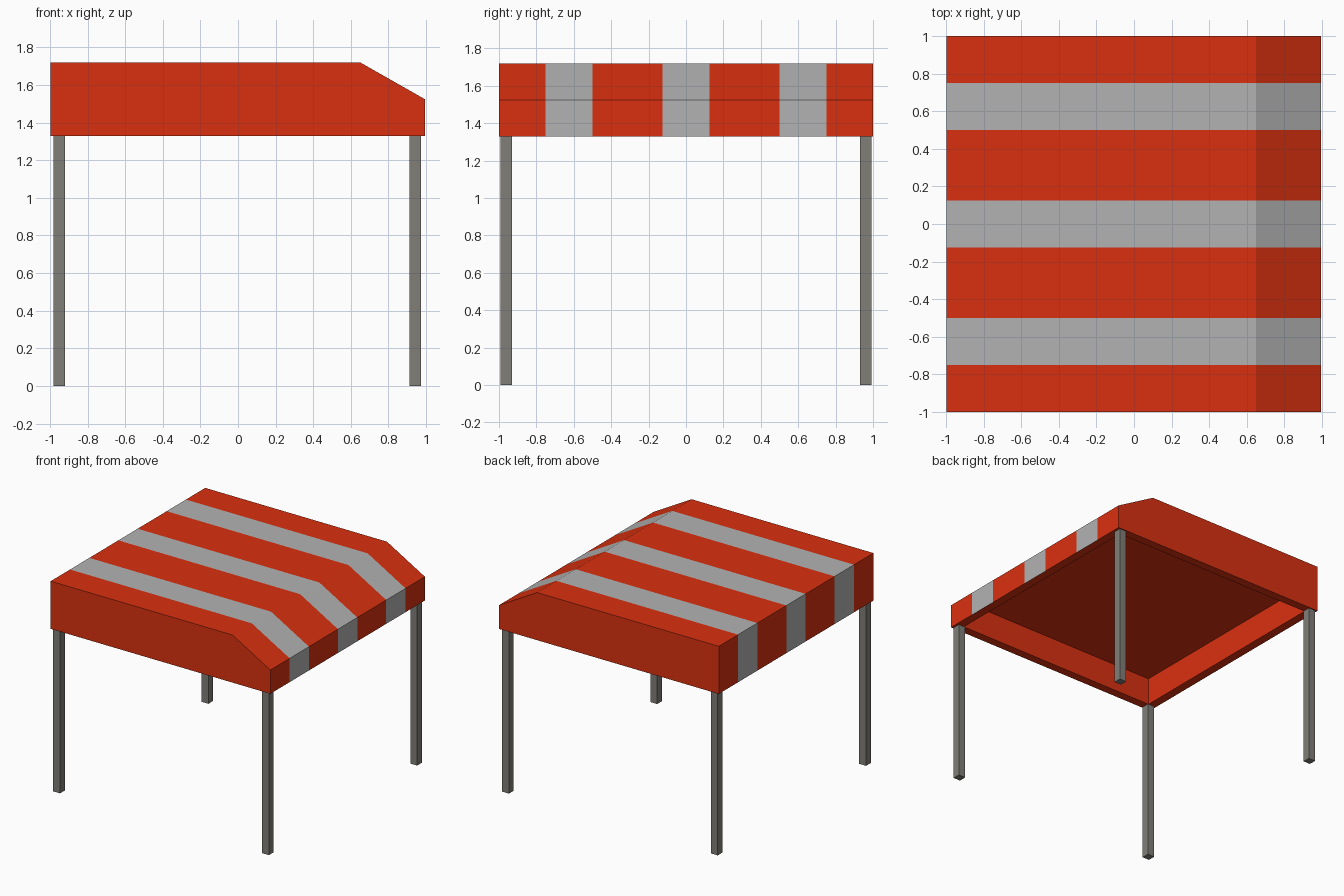
import bpy, bmesh

if "Cube" in bpy.data.objects:
    bpy.data.objects.remove(bpy.data.objects["Cube"])


def material(name, rgb):
    m = bpy.data.materials.new(name)
    m.diffuse_color = (*rgb, 1)
    m.use_nodes = True
    m.node_tree.nodes["Principled BSDF"].inputs["Base Color"].default_value = m.diffuse_color
    return m


def add_object(name, bm, mats=()):
    bmesh.ops.recalc_face_normals(bm, faces=bm.faces)
    mesh = bpy.data.meshes.new(name)
    bm.to_mesh(mesh)
    bm.free()
    for m in mats:
        mesh.materials.append(m)
    ob = bpy.data.objects.new(name, mesh)
    bpy.context.collection.objects.link(ob)
    return ob


def box(name, lo, hi, mats=()):
    bm = bmesh.new()
    bmesh.ops.create_cube(bm, size=1)
    for v in bm.verts:
        v.co = [(a + b) / 2 + c * (b - a) for a, b, c in zip(lo, hi, v.co)]
    return add_object(name, bm, mats)


red = material("red_cloth", (0.70, 0.03, 0.005))
grey = material("grey_cloth", (0.45, 0.45, 0.45))
metal = material("leg_metal", (0.22, 0.21, 0.19))

# Striped canopy: side profile swept across the stripe boundaries
profile = [(-0.997, 1.33), (-0.997, 1.72), (0.65, 1.72), (0.993, 1.525), (0.993, 1.33)]
breaks = [-1, -0.75, -0.5, -0.125, 0.125, 0.5, 0.75, 1]
bm = bmesh.new()
rows = [[bm.verts.new((x, y, z)) for x, z in profile] for y in breaks]
n = len(profile)
for s in range(len(breaks) - 1):
    for i in range(n):
        j = (i + 1) % n
        f = bm.faces.new((rows[s][i], rows[s][j], rows[s + 1][j], rows[s + 1][i]))
        # outer skin is striped, underside rim stays red
        f.material_index = s % 2 if i < n - 1 else 0
bm.faces.new(rows[0])
bm.faces.new(rows[-1])
canopy = add_object("canopy", bm, (red, grey))

# Hollow underside with a flat ceiling
cutter = box("canopy_hollow_cutter", (-0.925, -0.93, 1.2), (0.922, 0.93, 1.555), (red,))
cutter.hide_render = True
cutter.hide_viewport = False
cutter.display_type = 'WIRE'
mod = canopy.modifiers.new("hollow", 'BOOLEAN')
mod.operation = 'DIFFERENCE'
mod.solver = 'EXACT'
mod.object = cutter
bpy.context.view_layer.objects.active = canopy
bpy.ops.object.modifier_apply(modifier=mod.name)
bpy.data.objects.remove(cutter)

# Four square legs
for xname, x in (("left", -0.95), ("right", 0.942)):
    for yname, y in (("front", -0.96), ("back", 0.96)):
        box(f"{yname}_{xname}_leg", (x - 0.031, y - 0.031, 0), (x + 0.031, y + 0.031, 1.33), (metal,))
